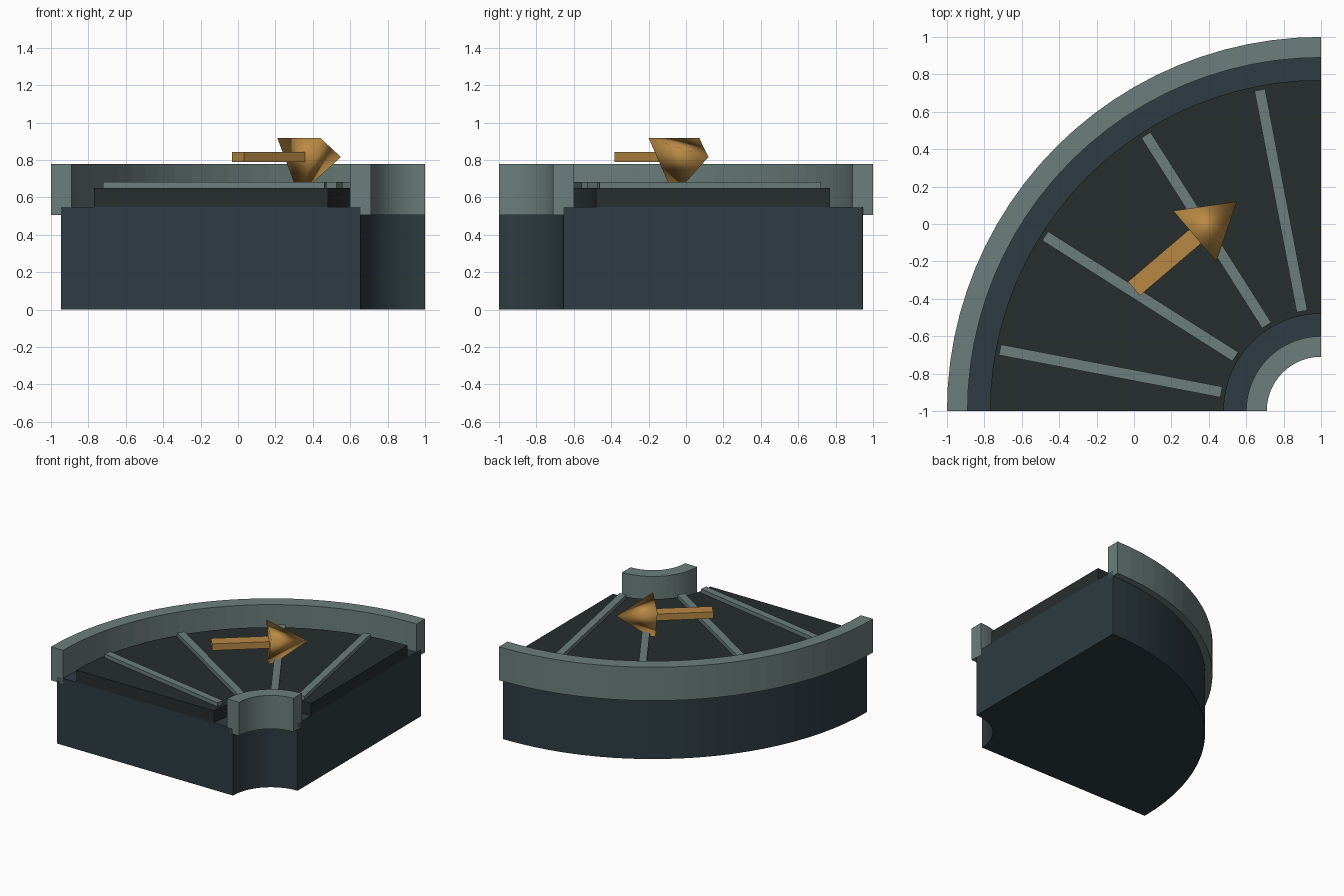
import bpy, bmesh, math
from mathutils import Matrix, Vector

if "Cube" in bpy.data.objects:
    bpy.data.objects.remove(bpy.data.objects["Cube"])

PIVOT = Vector((1, -1, 0))   # centre of the quarter-turn
SEGS = 24


def material(name, rgb):
    m = bpy.data.materials.new(name)
    m.diffuse_color = (*rgb, 1)
    m.use_nodes = True
    m.node_tree.nodes["Principled BSDF"].inputs["Base Color"].default_value = m.diffuse_color
    return m


STEEL = material("steel", (0.15, 0.21, 0.20))
BODY = material("body", (0.027, 0.045, 0.054))
RUBBER = material("rubber", (0.02, 0.027, 0.027))
ORANGE = material("orange", (0.48, 0.25, 0.06))


def finish(name, bm, mat):
    bmesh.ops.recalc_face_normals(bm, faces=bm.faces)
    me = bpy.data.meshes.new(name)
    bm.to_mesh(me)
    bm.free()
    me.materials.append(mat)
    ob = bpy.data.objects.new(name, me)
    bpy.context.collection.objects.link(ob)
    return ob


def sector(name, r0, r1, z0, z1, mat):
    """Quarter ring with a rectangular section."""
    bm = bmesh.new()
    rings = []
    for i in range(SEGS + 1):
        a = math.pi / 2 + math.pi / 2 * i / SEGS
        d = Vector((math.cos(a), math.sin(a), 0))
        rings.append([bm.verts.new(PIVOT + d * r + Vector((0, 0, z)))
                      for r, z in ((r0, z0), (r1, z0), (r1, z1), (r0, z1))])
    for p, q in zip(rings, rings[1:]):
        for k in range(4):
            bm.faces.new((p[k], p[(k + 1) % 4], q[(k + 1) % 4], q[k]))
    bm.faces.new(rings[0])
    bm.faces.new(rings[-1])
    return finish(name, bm, mat)


def bar(name, centre, size, angle, mat):
    bm = bmesh.new()
    bmesh.ops.create_cube(bm, size=1, matrix=Matrix.Translation(centre)
                          @ Matrix.Rotation(angle, 4, 'Z')
                          @ Matrix.Diagonal((*size, 1)))
    return finish(name, bm, mat)


# Conveyor body, belt and guide rails
sector("base", 0.345, 1.945, 0, 0.55, BODY)
sector("belt", 0.52, 1.77, 0.55, 0.65, RUBBER)
sector("outer_rail", 1.89, 2.0, 0.505, 0.78, STEEL)
sector("inner_rail", 0.29, 0.40, 0.505, 0.78, STEEL)

# Radial slats on the belt
for i, t in enumerate((0.12, 0.36, 0.64, 0.88)):
    a = math.pi - t * math.pi / 2
    c = PIVOT + Vector((math.cos(a), math.sin(a), 0)) * 1.145 + Vector((0, 0, 0.66))
    bar(f"slat_{i + 1}", c, (1.205, 0.058, 0.045), a, STEEL)

# Direction arrow: flat shaft and three-sided head with one corner down
tail, neck, tip = (Vector(p) for p in
                   ((0.0125, -0.3375, 0.816), (0.325, -0.065, 0.816), (0.55, 0.12, 0.816)))
heading = math.atan2(tip.y - tail.y, tip.x - tail.x)
bar("arrow_shaft", (tail + neck) / 2, ((neck - tail).length + 0.03, 0.098, 0.055),
    heading, ORANGE)

R = 0.205
side = Vector((-math.sin(heading), math.cos(heading), 0))
bm = bmesh.new()
apex = bm.verts.new(tip)
ring = []
for k in range(3):
    a = -math.pi / 2 + k * math.tau / 3
    ring.append(bm.verts.new(neck + side * R * math.cos(a) + Vector((0, 0, R * math.sin(a)))))
bm.faces.new(ring)
for k in range(3):
    bm.faces.new((ring[k], ring[(k + 1) % 3], apex))
for f in bm.faces:
    f.smooth = True
finish("arrow_head", bm, ORANGE)
